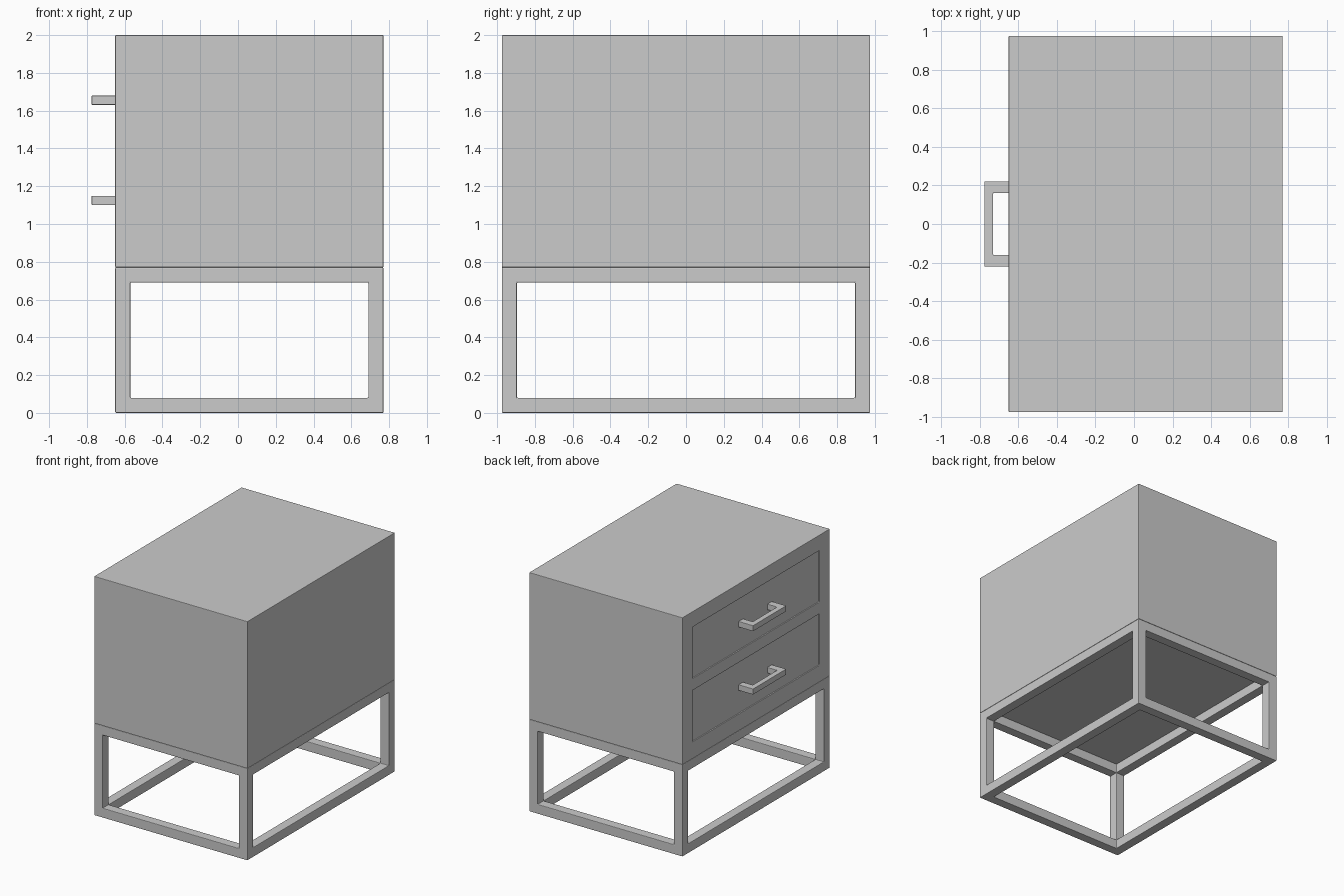
import bpy, bmesh

if "Cube" in bpy.data.objects:
    bpy.data.objects.remove(bpy.data.objects["Cube"])

X0, X1, Y, ZF, ZT = -0.65, 0.77, 0.975, 0.77, 2.0   # body extents, frame height, top
BAR = 0.08                                           # frame bar thickness
RECESS = 0.01                                        # drawer setback


def box(name, lo, hi):
    bm = bmesh.new()
    bmesh.ops.create_cube(bm, size=1)
    for v in bm.verts:
        v.co = [hi[i] if v.co[i] > 0 else lo[i] for i in range(3)]
    return to_object(name, bm)


def to_object(name, bm):
    bmesh.ops.recalc_face_normals(bm, faces=bm.faces)
    me = bpy.data.meshes.new(name)
    bm.to_mesh(me)
    bm.free()
    ob = bpy.data.objects.new(name, me)
    bpy.context.collection.objects.link(ob)
    return ob


def cut(ob, lo, hi):
    cutter = box("cutter", lo, hi)
    cutter.hide_render = True
    m = ob.modifiers.new("cut", 'BOOLEAN')
    m.operation, m.solver, m.object = 'DIFFERENCE', 'EXACT', cutter
    bpy.context.view_layer.objects.active = ob
    bpy.ops.object.modifier_apply(modifier=m.name)
    bpy.data.objects.remove(cutter)


def soften(ob, width):
    m = ob.modifiers.new("bevel", 'BEVEL')
    m.width, m.segments, m.limit_method = width, 2, 'ANGLE'


# Open base frame: a box hollowed along each axis
frame = box("base_frame", (X0, -Y, 0), (X1, Y, ZF))
inner_lo = (X0 + BAR, -Y + BAR, BAR)
inner_hi = (X1 - BAR, Y - BAR, ZF - BAR)
for axis in range(3):
    lo, hi = list(inner_lo), list(inner_hi)
    lo[axis], hi[axis] = -3, 3
    cut(frame, lo, hi)
soften(frame, 0.005)

# Cabinet with two shallow recessed drawer faces on the left side
cabinet = box("cabinet", (X0, -Y, ZF), (X1, Y, ZT))
drawers = [(0.91, 1.34), (1.44, 1.87)]
for z0, z1 in drawers:
    cut(cabinet, (X0 - 0.1, -0.84, z0), (X0 + RECESS, 0.84, z1))
soften(cabinet, 0.004)

# U-shaped drawer handles
XR = X0 + RECESS
profile = [(XR, -0.22), (-0.775, -0.22), (-0.775, 0.22), (XR, 0.22),
           (XR, 0.16), (-0.73, 0.16), (-0.73, -0.16), (XR, -0.16)]
for label, (z0, z1) in zip(("lower", "upper"), drawers):
    zc = (z0 + z1) / 2
    bm = bmesh.new()
    face = bm.faces.new([bm.verts.new((x, y, zc - 0.024)) for x, y in profile])
    ext = bmesh.ops.extrude_face_region(bm, geom=[face])
    verts = [g for g in ext["geom"] if isinstance(g, bmesh.types.BMVert)]
    bmesh.ops.translate(bm, verts=verts, vec=(0, 0, 0.048))
    soften(to_object(label + "_drawer_handle", bm), 0.003)
